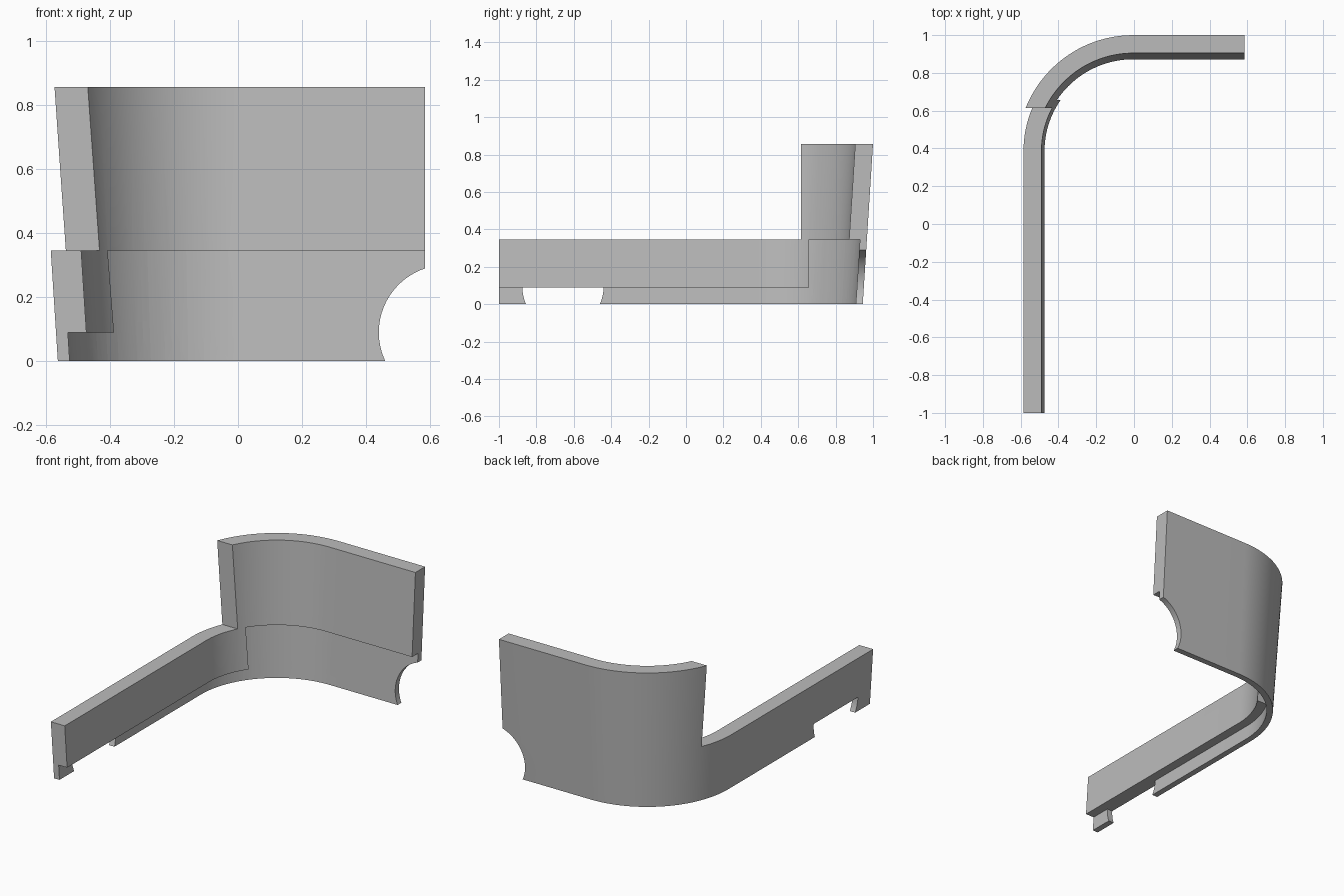
import bpy, bmesh, math
from mathutils import Vector

if "Cube" in bpy.data.objects:
    bpy.data.objects.remove(bpy.data.objects["Cube"], do_unlink=True)

CX, CY = -0.004, 0.386       # centre of the rounded corner
FRONT, END = -1.0, 0.585     # ends of the two straight runs
TOP, LEDGE, SKIRT = 0.857, 0.345, 0.09
THICK, THIN = 0.095, 0.037
ARC_STEPS = 32

grey = bpy.data.materials.new("plain grey")
grey.use_nodes = True
colour = (0.5, 0.5, 0.5, 1)
grey.diffuse_color = colour
grey.node_tree.nodes["Principled BSDF"].inputs["Base Color"].default_value = colour


def outer_radius(z):
    """The wall flares outwards as it rises."""
    return 0.559 + 0.064 * z


def finish(name, bm):
    bmesh.ops.recalc_face_normals(bm, faces=bm.faces)
    mesh = bpy.data.meshes.new(name)
    bm.to_mesh(mesh)
    bm.free()
    mesh.materials.append(grey)
    obj = bpy.data.objects.new(name, mesh)
    bpy.context.collection.objects.link(obj)
    return obj


def clip(bm, point, normal):
    """Remove what lies on the normal side of a plane and cap the cut."""
    geom = bm.verts[:] + bm.edges[:] + bm.faces[:]
    cut = bmesh.ops.bisect_plane(bm, geom=geom, plane_co=point, plane_no=normal,
                                 clear_outer=True)["geom_cut"]
    edges = [e for e in cut if isinstance(e, bmesh.types.BMEdge)]
    bmesh.ops.holes_fill(bm, edges=edges, sides=0)


def sweep(z0, z1, near, far, extend=0.0):
    """Leaning strip along the L-shaped path, between two depths from outside."""
    bm = bmesh.new()
    stations = [(CX, FRONT - extend, math.pi)]
    for i in range(ARC_STEPS + 1):
        stations.append((CX, CY, math.pi * (1 - 0.5 * i / ARC_STEPS)))
    stations.append((END + extend, CY, math.pi / 2))
    rings = []
    for x, y, a in stations:
        ring = []
        for z, depth in ((z0, near), (z1, near), (z1, far), (z0, far)):
            r = outer_radius(z) - depth
            ring.append(bm.verts.new((x + r * math.cos(a), y + r * math.sin(a), z)))
        rings.append(ring)
    for a, b in zip(rings, rings[1:]):
        for k in range(4):
            bm.faces.new((a[k], a[(k + 1) % 4], b[(k + 1) % 4], b[k]))
    bm.faces.new(rings[0])
    bm.faces.new(rings[-1][::-1])
    return bm


def prism(points, direction):
    bm = bmesh.new()
    face = bm.faces.new([bm.verts.new(p) for p in points])
    new = bmesh.ops.extrude_face_region(bm, geom=[face])["geom"]
    verts = [v for v in new if isinstance(v, bmesh.types.BMVert)]
    bmesh.ops.translate(bm, verts=verts, vec=Vector(direction))
    return bm


def carve(obj, name, bm):
    cutter = finish(name, bm)
    cutter.hide_render = True
    mod = obj.modifiers.new(name, 'BOOLEAN')
    mod.operation = 'DIFFERENCE'
    mod.solver = 'EXACT'
    mod.object = cutter
    bpy.context.view_layer.objects.active = obj
    bpy.ops.object.modifier_apply(modifier=name)
    bpy.data.objects.remove(cutter, do_unlink=True)


# Full-height leaning wall
wall = finish("curved_wall", sweep(0, TOP, 0, THICK))

# Lower the side run to the ledge
carve(wall, "side_lowering", prism(
    [(-1, -2, LEDGE), (1, -2, LEDGE), (1, 0.615, LEDGE), (-1, 0.615, LEDGE)], (0, 0, 1)))

# Thin skirt along the foot
carve(wall, "skirt_rebate", sweep(-0.1, SKIRT, THIN, 0.2, 0.1))

# Taller rebate under the back run
rebate = sweep(-0.1, LEDGE, THIN, 0.2, 0.1)
clip(rebate, (0, 0.657, 0), (0, -1, 0))
carve(wall, "back_rebate", rebate)

# Round notch at the end of the back run
angles = [2 * math.pi * i / 64 for i in range(64)]
carve(wall, "back_notch", prism(
    [(0.65 + 0.21 * math.cos(a), 0.7, SKIRT + 0.21 * math.sin(a)) for a in angles], (0, 0.6, 0)))

# Half-round notch in the side skirt
half = [math.pi * (1 + i / 32) for i in range(33)]
carve(wall, "side_notch", prism(
    [(-0.8, -0.658 + 0.217 * math.cos(a), SKIRT + 0.217 * math.sin(a)) for a in half], (0.5, 0, 0)))

bpy.ops.object.select_all(action='DESELECT')
wall.select_set(True)
bpy.context.view_layer.objects.active = wall
bpy.ops.object.shade_smooth_by_angle(angle=math.radians(30))
